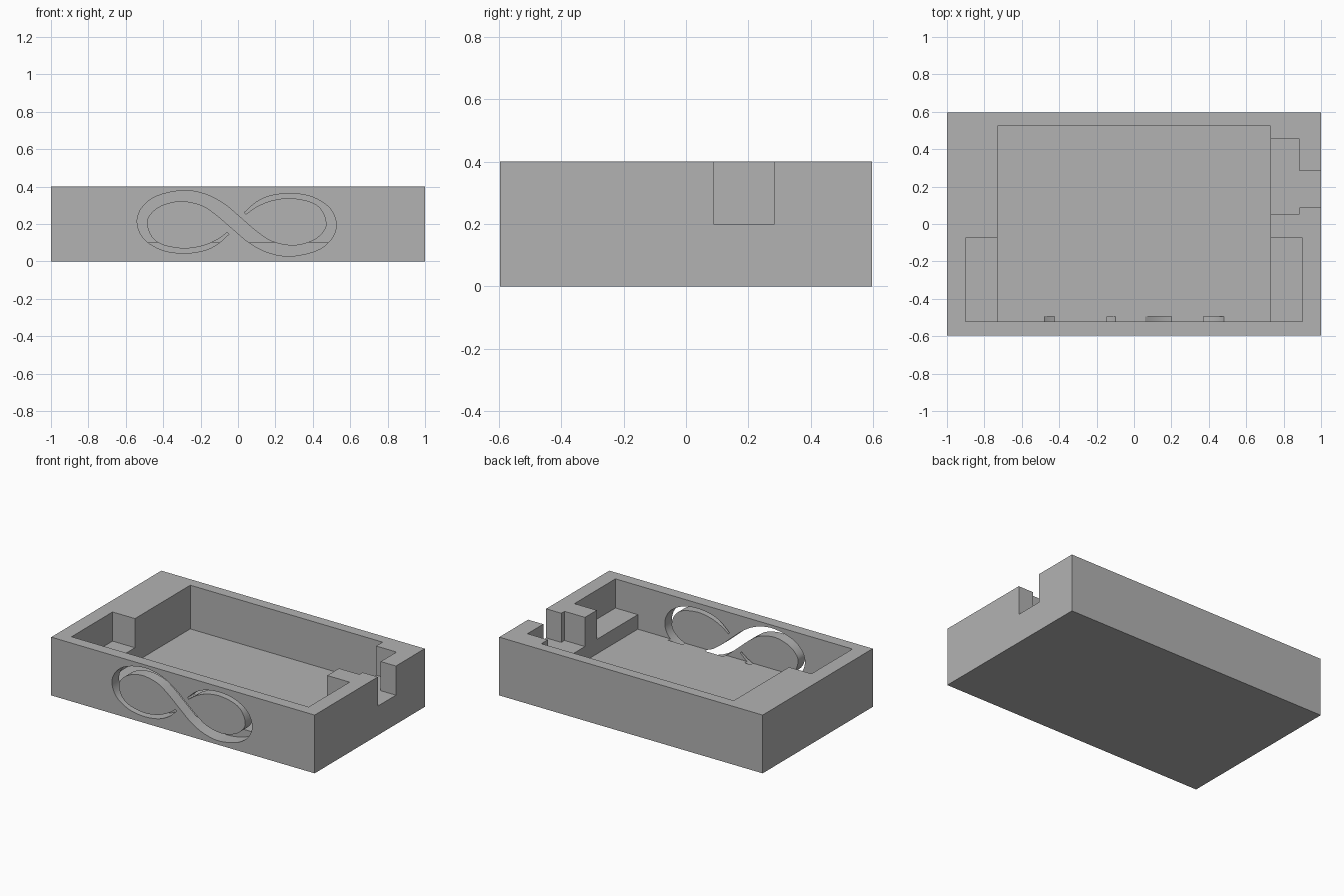
import bpy, bmesh
from mathutils import Vector

if "Cube" in bpy.data.objects:
    bpy.data.objects.remove(bpy.data.objects["Cube"])

grey = bpy.data.materials.new("plain grey")
grey.diffuse_color = (0.45, 0.45, 0.45, 1)
grey.use_nodes = True
grey.node_tree.nodes["Principled BSDF"].inputs["Base Color"].default_value = grey.diffuse_color


def prism(name, pts, offset):
    """Extrude a closed polygon of 3D points along offset."""
    bm = bmesh.new()
    face = bm.faces.new([bm.verts.new(p) for p in pts])
    ext = bmesh.ops.extrude_face_region(bm, geom=[face])
    bmesh.ops.translate(bm, vec=offset, verts=[v for v in ext["geom"] if isinstance(v, bmesh.types.BMVert)])
    bmesh.ops.recalc_face_normals(bm, faces=bm.faces)
    mesh = bpy.data.meshes.new(name)
    bm.to_mesh(mesh)
    bm.free()
    mesh.materials.append(grey)
    obj = bpy.data.objects.new(name, mesh)
    bpy.context.collection.objects.link(obj)
    return obj


def floor_plan(name, pts, z0, z1):
    return prism(name, [(x, y, z0) for x, y in pts], (0, 0, z1 - z0))


def rect(x, y, X, Y):
    return [(x, y), (X, y), (X, Y), (x, Y)]


def smooth(pts, steps=5):
    """Catmull-Rom curve through the points."""
    p = [Vector(q) for q in pts]
    p = [2 * p[0] - p[1]] + p + [2 * p[-1] - p[-2]]
    out = []
    for a, b, c, d in zip(p, p[1:], p[2:], p[3:]):
        for i in range(steps):
            t = i / steps
            out.append(0.5 * (2 * b + (c - a) * t + (2 * a - 5 * b + 4 * c - d) * t * t
                              + (3 * b - a - 3 * c + d) * t ** 3))
    return out + [p[-2]]


# Solid block of the tray
tray = floor_plan("tray", rect(-1, -0.597, 1, 0.597), 0, 0.4)

# Upper level: main well, two front pockets, rear side pocket and cable notch
upper = floor_plan("upper_pocket_cutter", [
    (-0.9, -0.52), (0.9, -0.52), (0.9, -0.075), (0.73, -0.075), (0.73, 0.053),
    (0.885, 0.053), (0.885, 0.088), (1.1, 0.088), (1.1, 0.284), (0.885, 0.284),
    (0.885, 0.455), (0.73, 0.455), (0.73, 0.525), (-0.73, 0.525),
    (-0.73, -0.075), (-0.9, -0.075)], 0.2, 0.5)

# Lower level: deeper floor of the main well
well = floor_plan("well_cutter", rect(-0.73, -0.52, 0.73, 0.525), 0.1, 0.3)

# Looping ribbon slot through the front wall: one edge, then its half-turn copy
edge = smooth([
    (0.035, 0.262), (0.10, 0.318), (0.18, 0.352), (0.29, 0.363), (0.40, 0.343),
    (0.49, 0.285), (0.525, 0.20), (0.50, 0.12), (0.42, 0.058), (0.28, 0.028),
    (0.16, 0.048), (0.06, 0.10), (-0.03, 0.175), (-0.12, 0.252), (-0.20, 0.302),
    (-0.31, 0.322), (-0.41, 0.298), (-0.47, 0.25), (-0.487, 0.20), (-0.46, 0.13),
    (-0.40, 0.088), (-0.29, 0.069), (-0.19, 0.083), (-0.11, 0.117), (-0.057, 0.155)])
centre = Vector((-0.007, 0.2035))
outline = edge + [2 * centre - p for p in edge]
slot = prism("ribbon_slot_cutter", [(p.x, -0.7, p.y) for p in outline], (0, 0.205, 0))

# Carve each cutter out of the tray
bpy.context.view_layer.objects.active = tray
for cutter in (upper, well, slot):
    mod = tray.modifiers.new(cutter.name, 'BOOLEAN')
    mod.operation = 'DIFFERENCE'
    mod.solver = 'EXACT'
    mod.object = cutter
    bpy.ops.object.modifier_apply(modifier=mod.name)
    bpy.data.objects.remove(cutter)

tray.select_set(True)
bpy.ops.object.shade_smooth_by_angle(angle=0.5)
